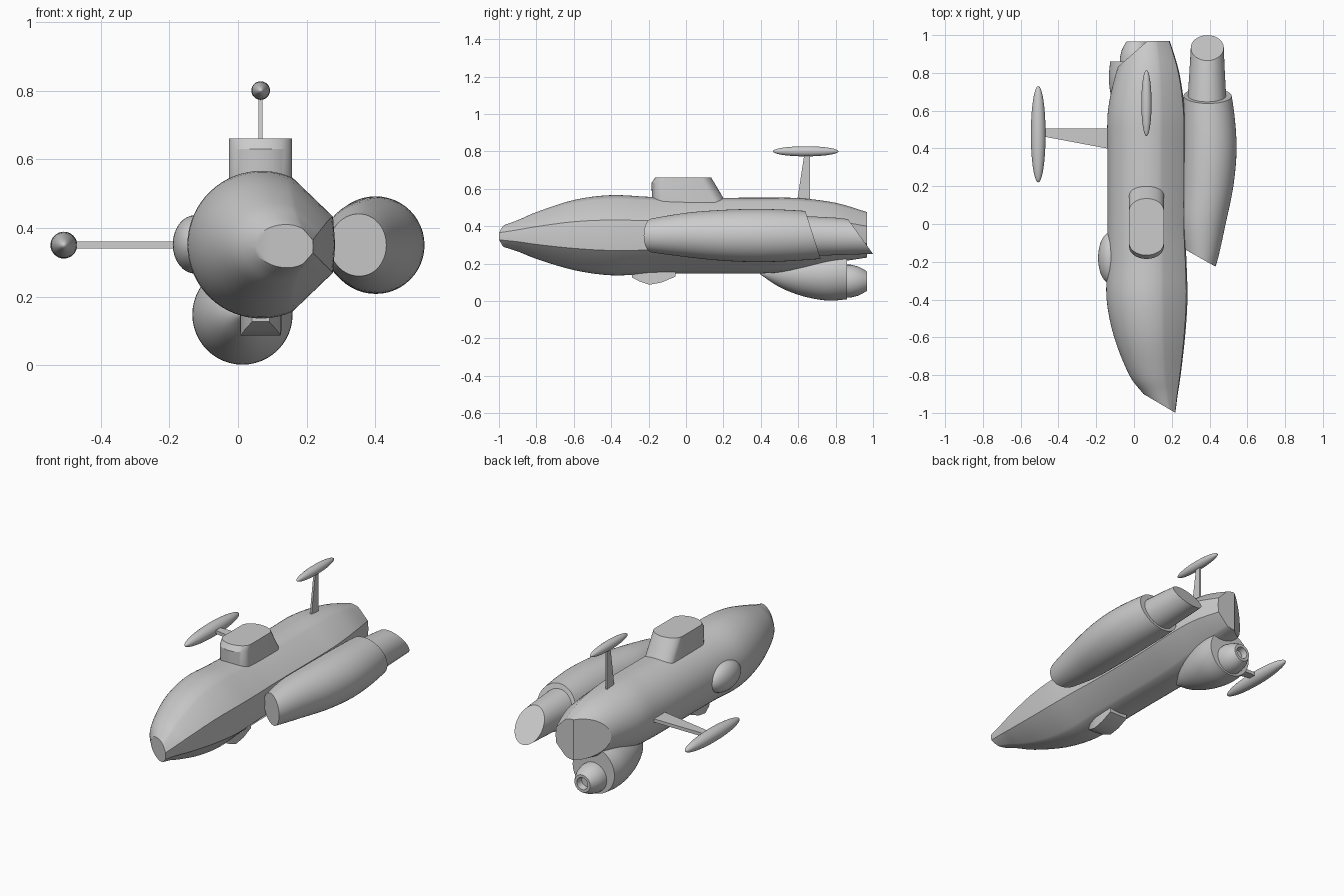
import bpy, bmesh, math
from mathutils import Vector

if "Cube" in bpy.data.objects:
    bpy.data.objects.remove(bpy.data.objects["Cube"])

grey = bpy.data.materials.new("hull grey")
grey.diffuse_color = (0.6, 0.6, 0.6, 1)
grey.use_nodes = True
grey.node_tree.nodes["Principled BSDF"].inputs["Base Color"].default_value = grey.diffuse_color


def finish(bm, name):
    bmesh.ops.recalc_face_normals(bm, faces=bm.faces)
    mesh = bpy.data.meshes.new(name)
    bm.to_mesh(mesh)
    bm.free()
    mesh.materials.append(grey)
    ob = bpy.data.objects.new(name, mesh)
    bpy.context.collection.objects.link(ob)
    bpy.ops.object.select_all(action='DESELECT')
    ob.select_set(True)
    bpy.context.view_layer.objects.active = ob
    bpy.ops.object.shade_smooth_by_angle(angle=math.radians(30))
    return ob


def skin(bm, rings):
    """Join equal rings of points into a capped tube."""
    loops = [[bm.verts.new(p) for p in ring] for ring in rings]
    n = len(loops[0])
    for a, b in zip(loops, loops[1:]):
        for i in range(n):
            j = (i + 1) % n
            bm.faces.new((a[i], a[j], b[j], b[i]))
    bm.faces.new(loops[0])
    bm.faces.new(loops[-1])


def cut(bm, point, normal):
    """Slice off everything on the normal side and cap the slice."""
    geom = bm.verts[:] + bm.edges[:] + bm.faces[:]
    res = bmesh.ops.bisect_plane(bm, geom=geom, dist=1e-5, plane_co=point,
                                 plane_no=Vector(normal).normalized(), clear_outer=True)
    edges = [e for e in res['geom_cut'] if isinstance(e, bmesh.types.BMEdge)]
    bmesh.ops.contextual_create(bm, geom=edges)


def smooth_rows(rows, steps=4):
    """Catmull-Rom interpolation between station rows."""
    out = []
    for i in range(len(rows) - 1):
        p0, p1, p2, p3 = (rows[max(i - 1, 0)], rows[i], rows[i + 1],
                          rows[min(i + 2, len(rows) - 1)])
        for s in range(steps):
            t = s / steps
            out.append([0.5 * (2 * b + (c - a) * t + (2 * a - 5 * b + 4 * c - d) * t * t
                               + (3 * b - a - 3 * c + d) * t ** 3)
                        for a, b, c, d in zip(p0, p1, p2, p3)])
    return out + [rows[-1]]


def circle(n=48):
    return [(math.cos(2 * math.pi * i / n), math.sin(2 * math.pi * i / n)) for i in range(n)]


def loft(name, section, rows, cuts=()):
    """Rows are y, centre x, centre z, half width, half height."""
    bm = bmesh.new()
    skin(bm, [[(cx + u * rx, y, cz + v * rz) for u, v in section]
              for y, cx, cz, rx, rz in rows])
    for point, normal in cuts:
        cut(bm, point, normal)
    return finish(bm, name)


def ellipsoid(name, centre, radii):
    bm = bmesh.new()
    bmesh.ops.create_uvsphere(bm, u_segments=32, v_segments=24, radius=1)
    for v in bm.verts:   # poles along y
        x, y, z = v.co
        v.co = (centre[0] + x * radii[0], centre[1] + z * radii[1], centre[2] + y * radii[2])
    return finish(bm, name)


def prism(name, points, offset):
    bm = bmesh.new()
    o = Vector(offset)
    skin(bm, [[Vector(p) - o for p in points], [Vector(p) + o for p in points]])
    return finish(bm, name)


# main hull: round, with flat chamfers on the right side
arc = [math.radians(65 + 230 * i / 40) for i in range(41)]
hull_section = [(math.cos(a), math.sin(a)) for a in arc] + [(0.97, -0.38), (1.0, 0), (0.97, 0.38)]
edges = [  # y, left, right, bottom, top
    (-1.03, 0.15, 0.215, 0.305, 0.385), (-0.9, 0.05, 0.232, 0.265, 0.432),
    (-0.8, -0.025, 0.247, 0.225, 0.475), (-0.6, -0.105, 0.27, 0.165, 0.54),
    (-0.4, -0.145, 0.283, 0.137, 0.566), (-0.2, -0.142, 0.278, 0.144, 0.557),
    (0, -0.14, 0.27, 0.147, 0.552), (0.4, -0.14, 0.27, 0.147, 0.552),
    (0.6, -0.138, 0.268, 0.165, 0.55), (0.8, -0.095, 0.24, 0.205, 0.525),
    (0.968, -0.035, 0.19, 0.232, 0.475)]
hull_rows = smooth_rows([(y, (l + r) / 2, (b + t) / 2, (r - l) / 2, (t - b) / 2)
                         for y, l, r, b, t in edges])
loft("hull", hull_section, hull_rows,
     [((0.22, -1.0, 0.35), (-0.1, -0.17, 0)), ((0.07, 0.968, 0.35), (-0.14, 0.16, 0))])

# side engine with slanted ends, and its exhaust
side_rows = smooth_rows([(-0.3, 0.34, 0.35, 0.062, 0.07), (-0.2, 0.358, 0.35, 0.082, 0.088),
                         (0, 0.367, 0.353, 0.118, 0.118), (0.2, 0.39, 0.351, 0.136, 0.136),
                         (0.4, 0.401, 0.35, 0.142, 0.142), (0.6, 0.395, 0.35, 0.134, 0.134),
                         (0.8, 0.38, 0.35, 0.115, 0.118)])
loft("side_engine", circle(), side_rows,
     [((0.28, -0.14, 0.35), (-0.085, -0.15, 0)), ((0.39, 0.68, 0.35), (0, 0.25, 0.08))])
loft("side_exhaust", circle(),
     [(0.6, 0.386, 0.348, 0.106, 0.108), (0.8, 0.387, 0.345, 0.094, 0.1),
      (1.08, 0.389, 0.335, 0.08, 0.08)],
     [((0.39, 0.998, 0.254), (0, 0.18, 0.13))])

# belly engine and hollow nozzle
belly = [(0.395, 0.004), (0.42, 0.022), (0.5, 0.074), (0.6, 0.115), (0.7, 0.139),
         (0.78, 0.146), (0.86, 0.139)]
loft("belly_engine", circle(),
     [(y, 0.013, 0.148, r, r) for y, r in smooth_rows(belly)])
nozzle = [(0.84, 0.088), (0.88, 0.088), (0.92, 0.078), (0.95, 0.063), (0.967, 0.052),
          (0.967, 0.036), (0.93, 0.03), (0.93, 0.015)]
loft("belly_nozzle", circle(32), [(y, 0.013, 0.106, r, r) for y, r in nozzle])

# cabin: rounded plan, bevelled front, raked back
bm = bmesh.new()
plan = [(math.cos(2 * math.pi * (i + 0.5) / 32), math.sin(2 * math.pi * (i + 0.5) / 32))
        for i in range(32)]
skin(bm, [[(0.066 + 0.092 * u, (back if v > 0 else front) + 0.065 * v, z) for u, v in plan]
          for z, front, back in ((0.5, -0.115, 0.165), (0.63, -0.12, 0.088), (0.66, -0.1, 0.07))])
finish(bm, "cabin")

# top antenna
prism("top_mast", [(0.066, 0.592, 0.52), (0.066, 0.664, 0.52),
                   (0.066, 0.664, 0.8), (0.066, 0.635, 0.8)], (0.006, 0, 0))
ellipsoid("top_antenna", (0.066, 0.64, 0.8), (0.027, 0.175, 0.027))

# left antenna
prism("left_mast", [(-0.1, 0.392, 0.35), (-0.1, 0.505, 0.35),
                    (-0.5, 0.505, 0.35), (-0.5, 0.467, 0.35)], (0, 0, 0.01))
ellipsoid("left_antenna", (-0.507, 0.475, 0.35), (0.039, 0.255, 0.039))

# left blister
ellipsoid("left_blister", (-0.125, -0.18, 0.352), (0.065, 0.135, 0.085))

# belly scoop
bm = bmesh.new()
skin(bm, [[(0.066 - w, y, 0.18), (0.066 + w, y, 0.18), (0.066 + w, y, z), (0.066 - w, y, z)]
          for y, w, z in ((-0.29, 0.025, 0.127), (-0.25, 0.045, 0.105), (-0.195, 0.058, 0.087),
                          (-0.13, 0.06, 0.099), (-0.057, 0.06, 0.13))])
finish(bm, "belly_scoop")
